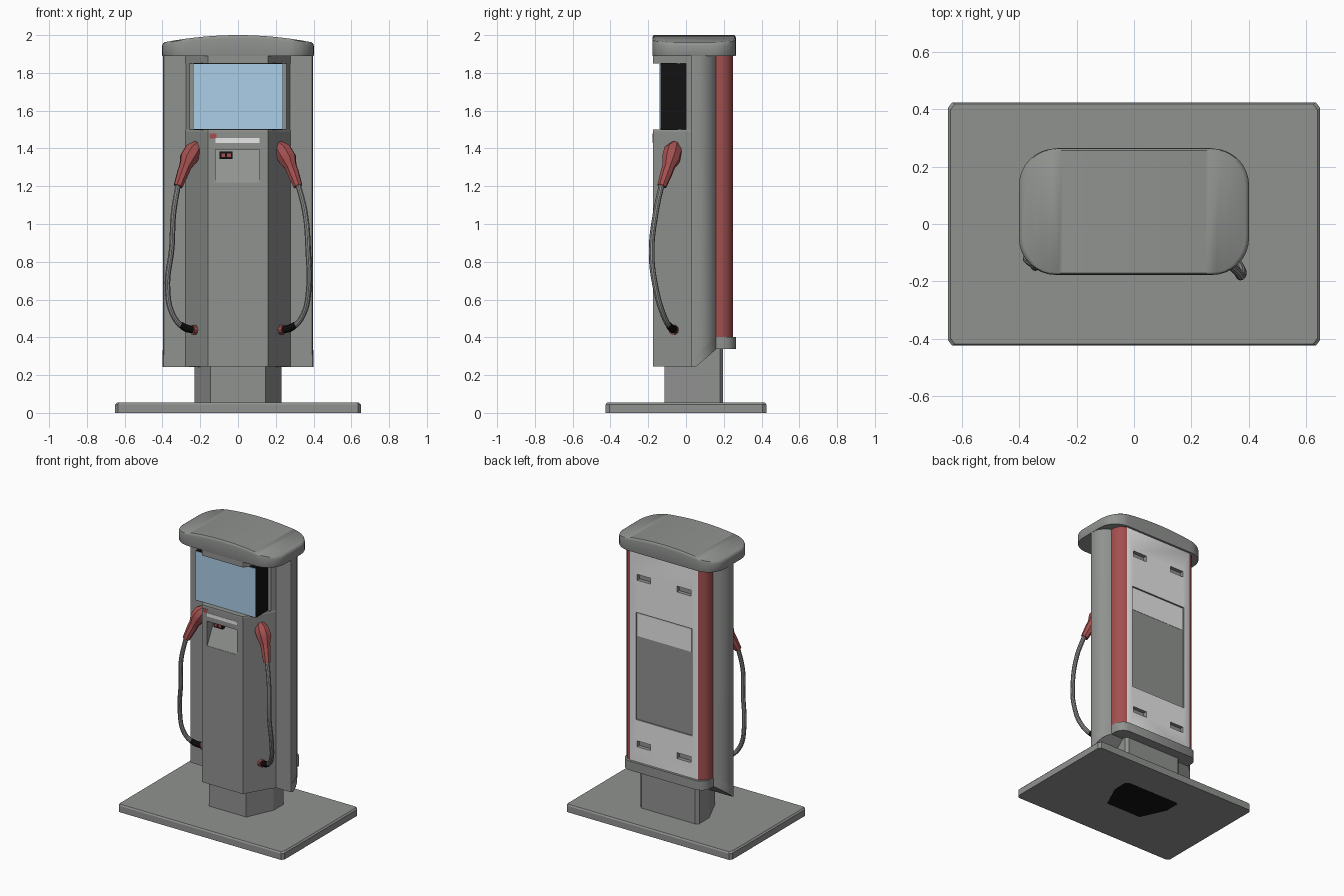
import bpy, bmesh, math

if "Cube" in bpy.data.objects:
    bpy.data.objects.remove(bpy.data.objects["Cube"])


def material(name, r, g, b):
    m = bpy.data.materials.new(name)
    m.diffuse_color = (r, g, b, 1)
    m.use_nodes = True
    m.node_tree.nodes["Principled BSDF"].inputs["Base Color"].default_value = m.diffuse_color
    return m


GREY = material("metal grey", 0.28, 0.29, 0.28)
RED = material("muted red", 0.37, 0.08, 0.08)
LIGHT = material("light panel", 0.80, 0.80, 0.80)
BLUE = material("screen blue", 0.42, 0.64, 0.82)
BLACK = material("black", 0.006, 0.006, 0.006)


def finish(ob, angle=None):
    bpy.ops.object.select_all(action='DESELECT')
    ob.select_set(True)
    bpy.context.view_layer.objects.active = ob
    if angle:
        bpy.ops.object.shade_smooth_by_angle(angle=math.radians(angle))
    return ob


def prism(name, outline, levels, mats, cuts=(), warp=None, rule=None, angle=None):
    """Stack scaled copies of an outline at (z, scale) levels, cut by planes, warp z."""
    bm = bmesh.new()
    ys = [p[1] for p in outline]
    yc = (min(ys) + max(ys)) / 2
    rings = [[bm.verts.new((x * s, yc + (y - yc) * s, z)) for x, y in outline] for z, s in levels]
    n = len(outline)
    for a, b in zip(rings, rings[1:]):
        for i in range(n):
            j = (i + 1) % n
            bm.faces.new((a[i], a[j], b[j], b[i]))
    bm.faces.new(rings[0][::-1])
    bm.faces.new(rings[-1])
    for axis, v in cuts:
        co, no = [0, 0, 0], [0, 0, 0]
        co[axis], no[axis] = v, 1
        bmesh.ops.bisect_plane(bm, geom=bm.verts[:] + bm.edges[:] + bm.faces[:],
                               plane_co=co, plane_no=no, dist=1e-5)
    if warp:
        for v in bm.verts:
            v.co.z = warp(*v.co)
    bmesh.ops.recalc_face_normals(bm, faces=bm.faces[:])
    if rule:
        for f in bm.faces:
            f.material_index = rule(f.calc_center_median(), f.normal)
    me = bpy.data.meshes.new(name)
    bm.to_mesh(me)
    bm.free()
    for m in mats:
        me.materials.append(m)
    ob = bpy.data.objects.new(name, me)
    bpy.context.collection.objects.link(ob)
    return finish(ob, angle)


def box(name, x, y, z, mat=None):
    o = [(x[0], y[0]), (x[1], y[0]), (x[1], y[1]), (x[0], y[1])]
    return prism(name, o, [(z[0], 1), (z[1], 1)], [mat] if mat else [])


def both(half):
    """Mirror a right-hand half outline (front to back) across x."""
    return half + [(-x, y) for x, y in reversed(half)]


def cut(target, cutter):
    finish(target)
    m = target.modifiers.new("cut", 'BOOLEAN')
    m.operation, m.solver, m.object = 'DIFFERENCE', 'EXACT', cutter
    bpy.ops.object.modifier_apply(modifier=m.name)
    bpy.data.objects.remove(cutter)


def tube(name, pts, radii, mat, kind='BEZIER', sides=3):
    cu = bpy.data.curves.new(name, 'CURVE')
    cu.dimensions, cu.bevel_depth, cu.bevel_resolution = '3D', 1.0, sides
    cu.resolution_u, cu.use_fill_caps = 8, True
    sp = cu.splines.new(kind)
    ps = sp.bezier_points if kind == 'BEZIER' else sp.points
    ps.add(len(pts) - 1)
    for p, co, r in zip(ps, pts, radii):
        p.radius = r
        if kind == 'BEZIER':
            p.co = co
            p.handle_left_type = p.handle_right_type = 'AUTO'
        else:
            p.co = (*co, 1)
    cu.materials.append(mat)
    ob = bpy.data.objects.new(name, cu)
    bpy.context.collection.objects.link(ob)
    finish(ob)
    bpy.ops.object.convert(target='MESH')
    return finish(bpy.context.object, 35)


# base plate and pedestal
prism("base_plate", both([(0.635, -0.425), (0.65, -0.405), (0.65, 0.405), (0.635, 0.425)]),
      [(0.0006, 1), (0.045, 1), (0.055, 0.985)], [GREY])
ped = both([(0.145, -0.115), (0.23, 0.07), (0.23, 0.18), (0.21, 0.197)])
prism("pedestal", ped, [(0.05, 1), (0.4, 1)], [GREY])
prism("pedestal_opening", ped, [(0.0, 0.96), (0.02, 0.96)], [BLACK])


# rear cabinet: grey wings, red rounded corners, light back panel
def rise(y):
    return min(max((y - 0.05) * 0.864, 0), 0.095)


half = [(0.258, 0.0), (0.275, 0.03), (0.393, 0.03), (0.398, 0.04), (0.398, 0.075), (0.391, 0.1),
        (0.375, 0.125), (0.353, 0.145), (0.325, 0.16), (0.326, 0.185), (0.318, 0.21),
        (0.3, 0.232), (0.266, 0.248)]


def cabinet_colour(c, n):
    if abs(n.z) > 0.3 or c.y < 0.161:
        return 0
    return 2 if n.y > 0.97 else 1


steps = [(1, 0.05), (1, 0.16)]
cabinet = prism("rear_cabinet", both(half), [(0.245, 1), (1.9, 1)], [GREY, RED, LIGHT], steps,
                lambda x, y, z: z + rise(y) if z < 1 else z, cabinet_colour)
trim = [(x + 0.002, y + (0.017 if y > 0.17 else 0)) for x, y in half]
prism("bottom_trim", both(trim), [(0.242, 1), (0.307, 1)], [GREY], steps,
      lambda x, y, z: z + rise(y), angle=35)

# back panel recess and handle slots
cut(cabinet, box("c", (-0.22, 0.22), (0.238, 0.3), (0.70, 1.46)))
for x in (-0.157, 0.157):
    for z in (0.53, 1.71):
        cut(cabinet, box("c", (x - 0.054, x + 0.054), (0.221, 0.3), (z - 0.021, z + 0.021)))
finish(cabinet, 35)
box("back_upper_plate", (-0.213, 0.213), (0.236, 0.24), (1.29, 1.453), LIGHT)

# front housing, header and screen
pod = both([(0.16, -0.175), (0.28, 0.032)])
housing = prism("front_housing", pod, [(0.245, 1), (1.49, 1), (1.5, 0.985)], [GREY])
prism("screen_header", pod, [(1.85, 1), (1.9, 1)], [GREY])
box("screen_case", (-0.235, 0.235), (-0.136, 0.005), (1.498, 1.852), BLACK)
box("screen_glass", (-0.237, 0.237), (-0.14, -0.136), (1.502, 1.848), BLUE)

# wedge-shaped payment tray
wedge = box("c", (-0.12, 0.115), (-0.2, -0.085), (1.22, 1.395))
for v in wedge.data.vertices:
    if v.co.z < 1.3 and v.co.y > -0.1:
        v.co.y = -0.173
cut(housing, wedge)
box("card_reader", (-0.098, -0.028), (-0.135, -0.085), (1.345, 1.383), BLACK)
for x in (-0.078, -0.048):
    box("reader_button", (x - 0.01, x + 0.01), (-0.138, -0.13), (1.355, 1.373), RED)
box("white_strip", (-0.12, 0.115), (-0.177, -0.17), (1.43, 1.454), LIGHT)
box("red_badge", (-0.152, -0.115), (-0.177, -0.17), (1.453, 1.48), RED)

# arched roof cap
W, F, B, R = 0.402, -0.178, 0.264, 0.13
arc = [i * math.pi / 16 for i in range(9)]
cap = [(W - R + R * math.sin(a), F + R - R * math.cos(a)) for a in arc]
cap += [(W - R + R * math.cos(a), B - R + R * math.sin(a)) for a in arc]
prism("roof_cap", both(cap), [(1.889, 0.993), (1.895, 1), (1.983, 1), (1.995, 0.99), (2.0, 0.965)],
      [GREY], [(0, i * 0.05) for i in range(-7, 8)],
      lambda x, y, z: z - 0.25 * x * x if z > 1.9 else z, angle=40)

# nozzles, hoses and hose sockets
hoses = {
    "right": [(0.315, -0.126, 1.22), (0.355, -0.16, 1.06), (0.372, -0.182, 0.85),
              (0.375, -0.16, 0.66), (0.345, -0.12, 0.52), (0.29, -0.085, 0.455), (0.235, -0.062, 0.44)],
    "left": [(-0.315, -0.126, 1.22), (-0.342, -0.148, 1.05), (-0.35, -0.14, 0.88),
             (-0.373, -0.118, 0.66), (-0.345, -0.11, 0.52), (-0.29, -0.085, 0.455), (-0.235, -0.062, 0.44)],
}
for side, path in hoses.items():
    s = 1 if side == "right" else -1
    tube(side + "_nozzle", [(s * 0.212, -0.055, 1.422), (s * 0.235, -0.068, 1.39),
                            (s * 0.262, -0.08, 1.345), (s * 0.278, -0.092, 1.305),
                            (s * 0.29, -0.102, 1.275), (s * 0.317, -0.128, 1.2)],
         [0.026, 0.05, 0.05, 0.034, 0.033, 0.025], RED, 'POLY', 2)
    tube(side + "_hose", path, [0.015] * 7, GREY)
    tube(side + "_hose_sleeve", [(s * 0.305, -0.093, 0.468), (s * 0.275, -0.078, 0.449),
                                 (s * 0.23, -0.06, 0.44)], [0.017, 0.02, 0.021], BLACK)
    tube(side + "_hose_socket", [(s * 0.222, -0.06, 0.44), (s * 0.242, -0.071, 0.44)],
         [0.027, 0.025], RED, 'POLY')
